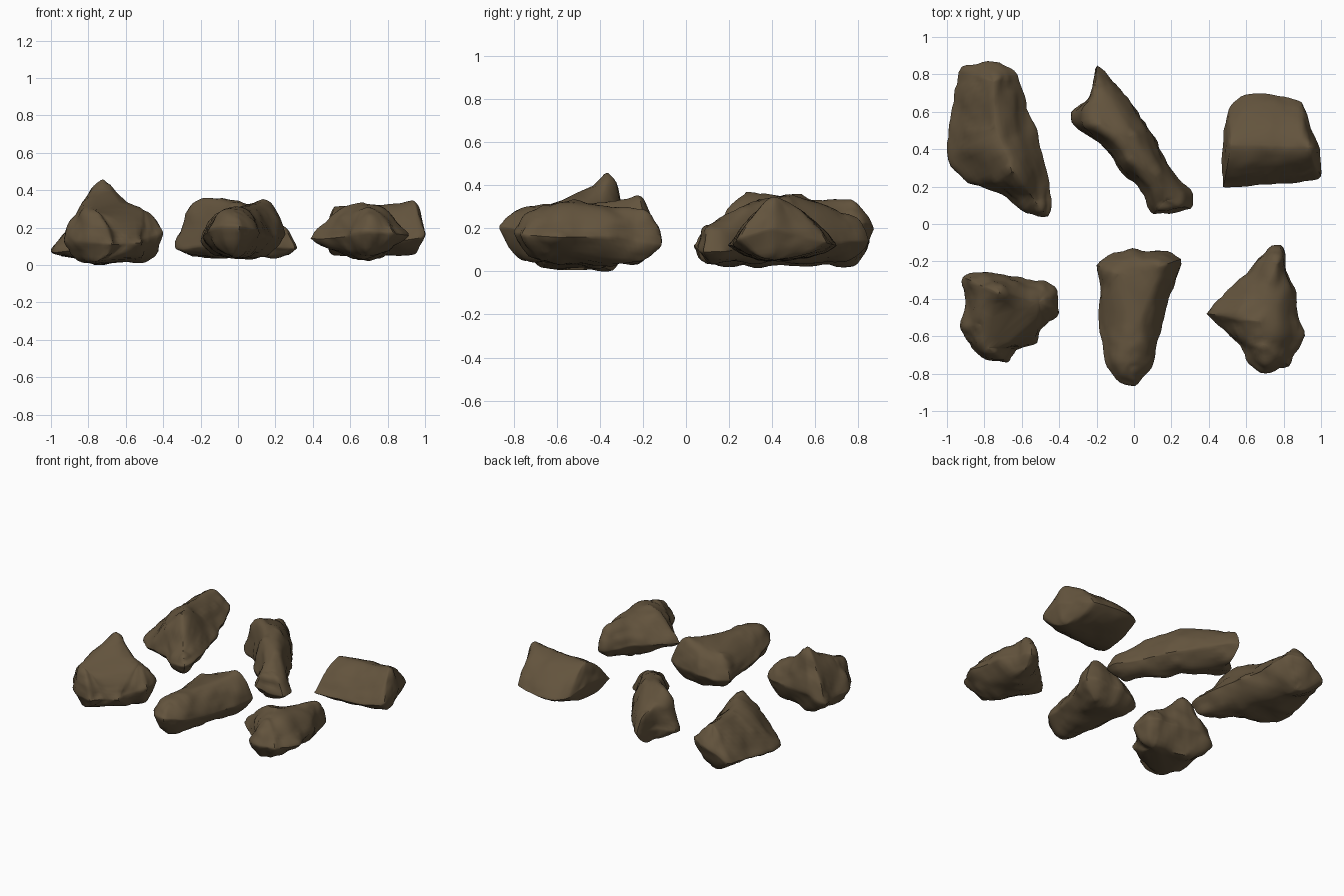
import bpy
import bmesh
from mathutils import Vector, noise

SAMPLES, TOP_RINGS, BASE_RINGS = 72, 13, 8

starter = bpy.data.objects.get("Cube")
if starter:
    bpy.data.objects.remove(starter, do_unlink=True)

# Single earthy colour shared by every rock
stone = bpy.data.materials.new("brown_stone")
stone.use_nodes = True
earth = (0.125, 0.088, 0.047, 1)
stone.diffuse_color = earth
shader = stone.node_tree.nodes["Principled BSDF"]
shader.inputs["Base Color"].default_value = earth
shader.inputs["Roughness"].default_value = 0.9


def to_points(rows):
    """Turn hundredths of a unit into vectors."""
    return [Vector(row) / 100 for row in rows]


def resample(corners, count):
    """Spread evenly spaced points around a closed outline."""
    edges = list(zip(corners, corners[1:] + corners[:1]))
    lengths = [(b - a).length for a, b in edges]
    step = sum(lengths) / count
    result, index, start = [], 0, 0.0
    for i in range(count):
        while i * step > start + lengths[index]:
            start += lengths[index]
            index += 1
        a, b = edges[index]
        result.append(a.lerp(b, (i * step - start) / lengths[index]))
    return result


def nearest_on_crest(point, crest):
    """Closest crest position seen from above, keeping the crest height."""
    best, best_distance = None, None
    for a, b in zip(crest, crest[1:]):
        along = (b - a).xy
        t = (point - a).xy.dot(along) / along.length_squared
        candidate = a.lerp(b, min(max(t, 0), 1))
        distance = (candidate - point).xy.length
        if best is None or distance < best_distance:
            best, best_distance = candidate, distance
    return best


def loft_ring(bm, waist, targets, s, fullness):
    """One ring between the waist and a crest; fullness bulges the slope."""
    t = 0.97 * s ** 1.6
    rise = 1 - (1 - t) ** fullness
    ring = []
    for p, q in zip(waist, targets):
        spot = p.lerp(q, t)
        spot.z = p.z + (q.z - p.z) * rise
        ring.append(bm.verts.new(spot))
    return ring


def rock(name, outline, crest, base, fullness, roughness, seed):
    """Loft a rock from its widest outline up to a crest and down to a base."""
    waist = resample(to_points(outline), SAMPLES)
    ridge = to_points(crest)
    tops = [nearest_on_crest(p, ridge) for p in waist]
    bottoms = [Vector((q.x, q.y, base / 100)) for q in tops]

    bm = bmesh.new()
    rings = [loft_ring(bm, waist, bottoms, j / BASE_RINGS, 2.2)
             for j in range(BASE_RINGS, 0, -1)]
    rings += [loft_ring(bm, waist, tops, j / TOP_RINGS, fullness)
              for j in range(TOP_RINGS + 1)]
    for low, high in zip(rings, rings[1:]):
        for i in range(SAMPLES):
            k = (i + 1) % SAMPLES
            bm.faces.new((low[i], low[k], high[k], high[i]))
    caps = [bm.faces.new(rings[0]), bm.faces.new(rings[-1])]
    bmesh.ops.triangulate(bm, faces=caps)
    bmesh.ops.recalc_face_normals(bm, faces=bm.faces)
    for _ in range(2):
        bmesh.ops.smooth_vert(bm, verts=bm.verts, factor=0.4,
                              use_axis_x=True, use_axis_y=True, use_axis_z=True)

    # Broad dents plus finer chips
    bm.normal_update()
    shift = Vector((seed, seed * 2, -seed))
    for v in bm.verts:
        dents = noise.noise(v.co * 7 + shift)
        chips = abs(noise.noise(v.co * 13 - shift)) - 0.2
        v.co += v.normal * roughness * (dents + chips * 0.8)
        v.co.z = max(v.co.z, 0)

    mesh = bpy.data.meshes.new(name)
    bm.to_mesh(mesh)
    bm.free()
    mesh.materials.append(stone)
    obj = bpy.data.objects.new(name, mesh)
    bpy.context.collection.objects.link(obj)
    bpy.ops.object.select_all(action="DESELECT")
    obj.select_set(True)
    bpy.context.view_layer.objects.active = obj
    bpy.ops.object.shade_smooth_by_angle(angle=0.7)


# Back row
rock("long_rock_back_left",
     [(-92, 84, 12), (-78, 87, 20), (-64, 83, 23), (-58, 70, 18),
      (-55, 55, 15), (-47, 35, 14), (-44, 10, 13), (-46, 3, 12),
      (-60, 8, 10), (-73, 17, 9), (-88, 22, 8), (-100, 35, 7),
      (-98, 55, 9), (-96, 72, 11)],
     [(-75, 76, 33), (-74, 52, 34), (-64, 28, 37), (-53, 12, 20)],
     3, 1.35, 0.022, 3)

rock("slanted_rock_back_middle",
     [(-20, 86, 14), (-14, 80, 14), (-4, 66, 13), (8, 52, 12),
      (17, 36, 11), (24, 24, 10), (32, 18, 9), (32, 8, 9),
      (23, 7, 9), (19, 5, 10), (9, 4, 12), (6, 16, 12),
      (-4, 25, 12), (-12, 35, 12), (-19, 44, 10), (-34, 53, 8),
      (-34, 60, 10), (-24, 68, 13)],
     [(-21, 72, 27), (-17, 54, 36), (-3, 46, 35), (0, 37, 33),
      (11, 25, 30), (17, 13, 21)],
     4, 3, 0.018, 11)

rock("wedge_rock_back_right",
     [(47, 19, 12), (62, 20, 12), (80, 22, 12), (100, 24, 15),
      (100, 40, 20), (94, 50, 17), (90, 66, 13), (74, 70, 12),
      (58, 69, 12), (50, 63, 13), (47, 50, 17), (47, 35, 17)],
     [(52, 42, 31), (93, 41, 34)],
     5, 1.7, 0.012, 19)

# Front row
rock("peaked_rock_front_left",
     [(-92, -28, 12), (-80, -25, 17), (-65, -29, 17), (-48, -29, 17),
      (-41, -35, 17), (-40, -47, 17), (-50, -55, 14), (-52, -64, 12),
      (-63, -67, 11), (-66, -75, 11), (-80, -72, 12), (-86, -65, 13),
      (-94, -55, 13), (-91, -42, 11)],
     [(-78, -66, 29), (-81, -54, 32), (-76, -47, 40), (-72, -37, 45),
      (-62, -42, 37), (-51, -42, 29)],
     1, 1.9, 0.022, 27)

rock("tapered_rock_front_middle",
     [(-20, -22, 13), (-12, -16, 13), (-1, -12, 15), (4, -15, 15),
      (16, -14, 16), (25, -19, 17), (22, -32, 15), (16, -50, 15),
      (12, -65, 16), (10, -78, 19), (1, -87, 21), (-8, -84, 21),
      (-16, -73, 19), (-19, -55, 15), (-19, -38, 14)],
     [(-8, -27, 28), (13, -23, 35), (2, -45, 31), (-3, -74, 30)],
     4, 2.4, 0.014, 35)

rock("pointed_rock_front_right",
     [(37, -48, 14), (50, -36, 15), (62, -24, 15), (74, -11, 12),
      (80, -11, 12), (80, -24, 14), (86, -36, 16), (88, -50, 16),
      (91, -60, 16), (83, -76, 17), (70, -80, 18), (62, -74, 17),
      (56, -66, 15), (46, -55, 14)],
     [(76, -22, 28), (69, -40, 31), (68, -52, 34), (69, -64, 31)],
     4, 2.1, 0.02, 43)
